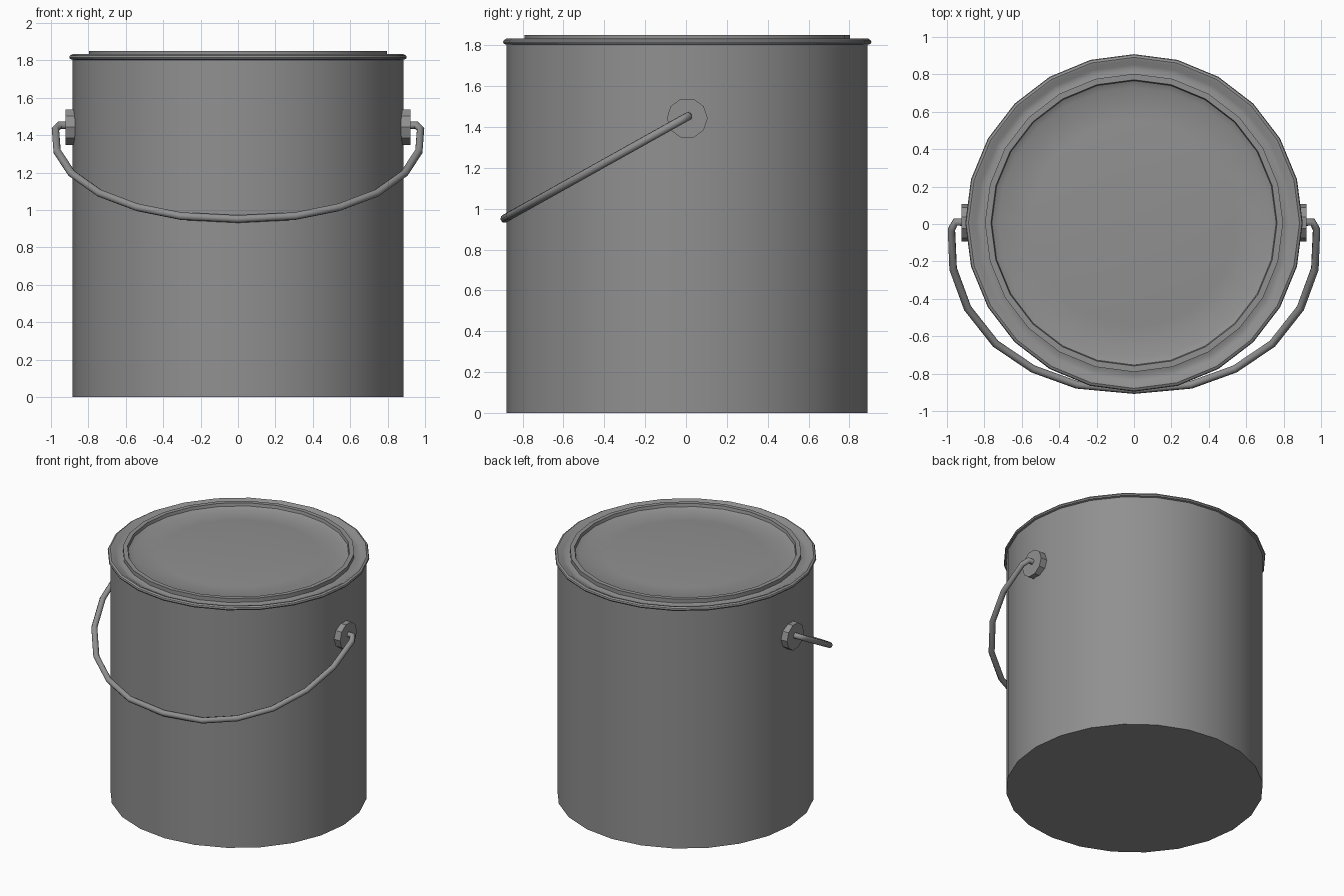
import bpy, bmesh, math
from mathutils import Matrix, Vector

cube = bpy.data.objects.get("Cube")
if cube:
    bpy.data.objects.remove(cube, do_unlink=True)

CENTRE_Y = 0.006

metal = bpy.data.materials.new("grey_metal")
metal.use_nodes = True
grey = (0.28, 0.28, 0.28, 1)
metal.diffuse_color = grey
metal.node_tree.nodes["Principled BSDF"].inputs["Base Color"].default_value = grey


def smooth(obj, angle=35):
    bpy.ops.object.select_all(action="DESELECT")
    obj.select_set(True)
    bpy.context.view_layer.objects.active = obj
    bpy.ops.object.shade_smooth_by_angle(angle=math.radians(angle))


def add_mesh(name, bm):
    bmesh.ops.recalc_face_normals(bm, faces=bm.faces)
    mesh = bpy.data.meshes.new(name)
    bm.to_mesh(mesh)
    bm.free()
    obj = bpy.data.objects.new(name, mesh)
    bpy.context.collection.objects.link(obj)
    mesh.materials.append(metal)
    smooth(obj)
    return obj


def lathe(name, profile, sides=24):
    bm = bmesh.new()
    verts = [bm.verts.new((r, 0, z)) for r, z in profile]
    edges = [bm.edges.new(pair) for pair in zip(verts, verts[1:])]
    bmesh.ops.spin(bm, geom=verts + edges, cent=(0, 0, 0), axis=(0, 0, 1),
                   angle=math.tau, steps=sides)
    bmesh.ops.remove_doubles(bm, verts=bm.verts, dist=0.0005)
    obj = add_mesh(name, bm)
    obj.location.y = CENTRE_Y
    return obj


# Can: base, wall, rolled rim, groove, lid ridge and shallow domed lid
lathe("can_with_lid", [
    (0, 0), (0.884, 0), (0.884, 1.803),
    (0.898, 1.807), (0.902, 1.816), (0.898, 1.826), (0.885, 1.833),
    (0.87, 1.83), (0.845, 1.815), (0.82, 1.812), (0.797, 1.82),
    (0.797, 1.85), (0.765, 1.85),
    (0.76, 1.828), (0.725, 1.81), (0.55, 1.822), (0.3, 1.831), (0, 1.835),
])

# Handle mounts: a ten-sided disc on each side
for side, label in ((1, "left"), (-1, "right")):
    bm = bmesh.new()
    place = (Matrix.Translation((side * 0.89, CENTRE_Y, 1.443))
             @ Matrix.Rotation(math.pi / 2, 4, "Y"))
    bmesh.ops.create_cone(bm, cap_ends=True, segments=10, radius1=0.1,
                          radius2=0.1, depth=0.064, matrix=place)
    add_mesh(label + "_handle_mount", bm)

# Wire handle: mirrored path lying in a sloping plane
half = [(0.9, 0.01), (0.955, 0.01), (0.976, -0.03), (0.967, -0.24),
        (0.89, -0.45), (0.74, -0.64), (0.54, -0.775), (0.305, -0.86)]
path = half + [(0, -0.888)] + [(-x, y) for x, y in reversed(half)]
curve = bpy.data.curves.new("handle", "CURVE")
curve.dimensions = "3D"
curve.bevel_depth = 0.021
curve.bevel_resolution = 2
curve.use_fill_caps = True
spline = curve.splines.new("POLY")
spline.points.add(len(path) - 1)
for point, (x, y) in zip(spline.points, path):
    point.co = (x, y, 1.447 + 0.558 * y, 1)
curve.materials.append(metal)
handle = bpy.data.objects.new("handle", curve)
bpy.context.collection.objects.link(handle)
bpy.ops.object.select_all(action="DESELECT")
handle.select_set(True)
bpy.context.view_layer.objects.active = handle
bpy.ops.object.convert(target="MESH")
smooth(bpy.context.view_layer.objects.active, 50)
